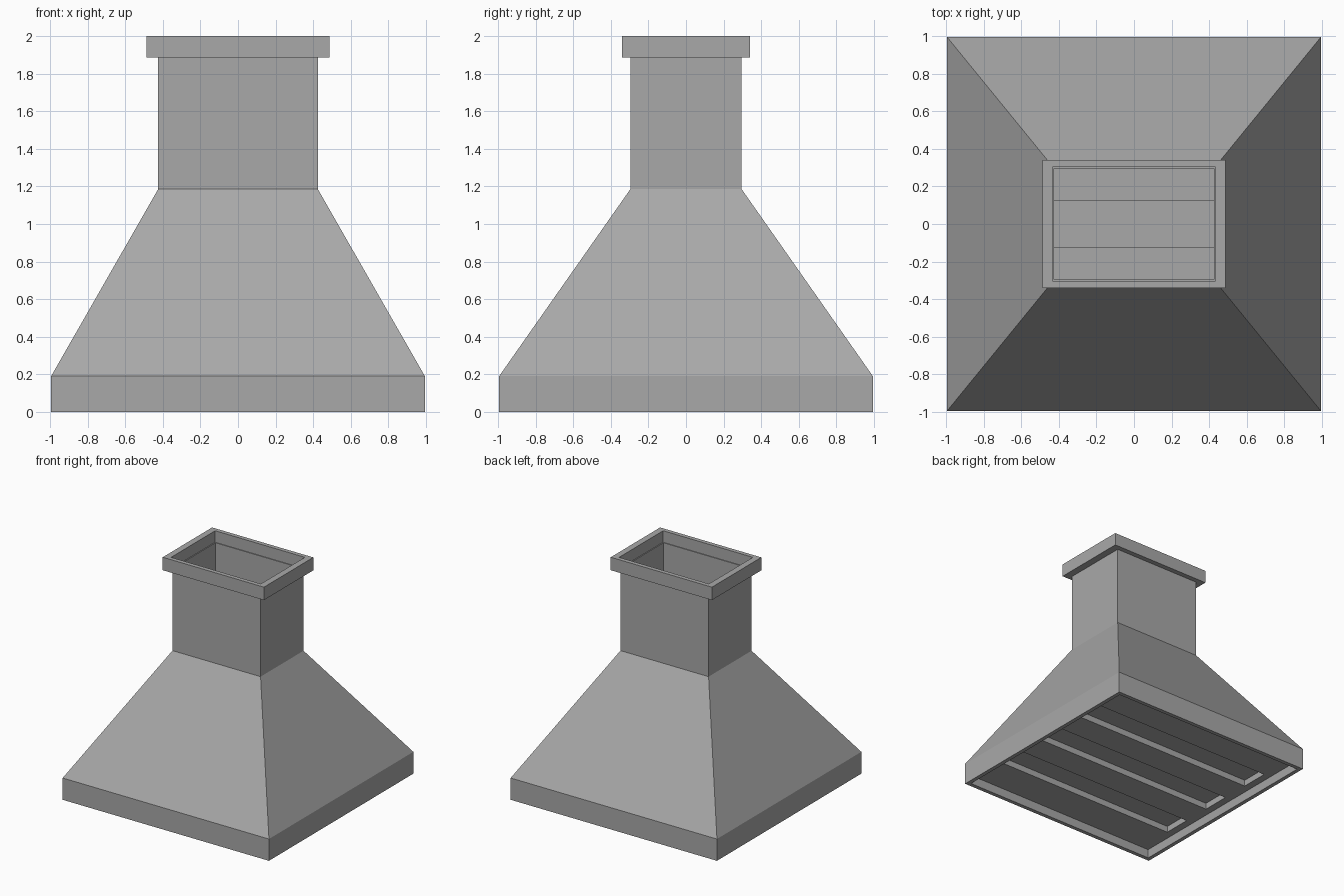
import bpy, bmesh

if "Cube" in bpy.data.objects:
    bpy.data.objects.remove(bpy.data.objects["Cube"])

# Mid-grey metal
metal = bpy.data.materials.new("dull_metal")
metal.diffuse_color = (0.395, 0.395, 0.395, 1)
metal.use_nodes = True
metal.node_tree.nodes["Principled BSDF"].inputs["Base Color"].default_value = metal.diffuse_color


def finish(bm, name):
    bmesh.ops.remove_doubles(bm, verts=bm.verts, dist=0.0005)
    bmesh.ops.recalc_face_normals(bm, faces=bm.faces)
    me = bpy.data.meshes.new(name)
    bm.to_mesh(me)
    bm.free()
    me.materials.append(metal)
    ob = bpy.data.objects.new(name, me)
    bpy.context.collection.objects.link(ob)
    return ob


def rect_loft(name, rings, closed=False):
    """Skin a series of centred rectangles (half x, half y, z)."""
    bm = bmesh.new()
    loops = [[bm.verts.new((sx * hx, sy * hy, z))
              for sx, sy in ((-1, -1), (1, -1), (1, 1), (-1, 1))]
             for hx, hy, z in rings]
    pairs = list(zip(loops, loops[1:]))
    if closed:
        pairs.append((loops[-1], loops[0]))
    for a, b in pairs:
        for i in range(4):
            j = (i + 1) % 4
            bm.faces.new((a[i], a[j], b[j], b[i]))
    return finish(bm, name)


PLATE_Z, POCKET_Z, INNER = 0.07, 0.125, 0.95

# Sheet metal canopy: base lip, band and sloped sides
rect_loft("canopy", [(INNER, INNER, PLATE_Z), (0.96, 0.96, 0),
                     (0.995, 0.995, 0), (0.995, 0.995, 0.19),
                     (0.425, 0.296, 1.186)])

# Straight duct
rect_loft("duct", [(0.425, 0.296, 1.186), (0.425, 0.296, 1.887)])

# Collar with a broad rim and a narrow ledge around the opening
rect_loft("collar", [(0.425, 0.296, 1.887), (0.488, 0.34, 1.887),
                     (0.488, 0.34, 2.0), (0.433, 0.303, 2.0),
                     (0.433, 0.303, 1.9), (0.425, 0.296, 1.9)], closed=True)

# Filter plate with three long pockets pressed upward
bm = bmesh.new()
xs = [-INNER, -0.885, 0.885, INNER]
ys = [-INNER, -0.625, -0.375, -0.125, 0.125, 0.375, 0.625, INNER]


def quad(*pts):
    bm.faces.new([bm.verts.new(p) for p in pts])


for i, (x0, x1) in enumerate(zip(xs, xs[1:])):
    for j, (y0, y1) in enumerate(zip(ys, ys[1:])):
        corners = [(x0, y0), (x1, y0), (x1, y1), (x0, y1)]
        pocket = i == 1 and j % 2 == 1
        z = POCKET_Z if pocket else PLATE_Z
        quad(*[(x, y, z) for x, y in corners])
        if pocket:
            for a, b in zip(corners, corners[1:] + corners[:1]):
                quad((*a, PLATE_Z), (*b, PLATE_Z), (*b, POCKET_Z), (*a, POCKET_Z))
finish(bm, "filter_plate")
